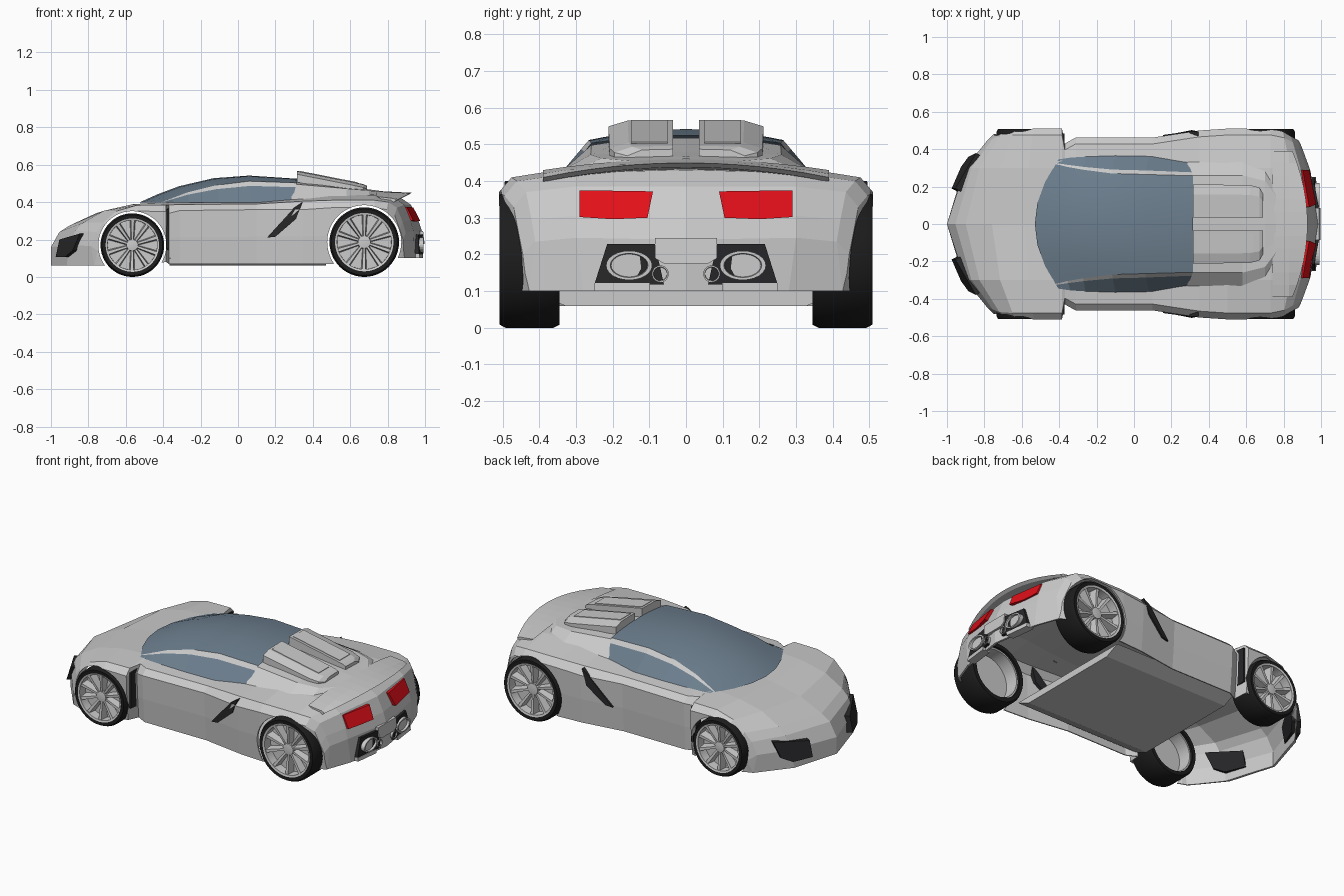
import bpy, bmesh
from math import sin, cos, pi

if "Cube" in bpy.data.objects:
    bpy.data.objects.remove(bpy.data.objects["Cube"])


def material(name, rgb):
    m = bpy.data.materials.new(name)
    m.diffuse_color = (*rgb, 1)
    m.use_nodes = True
    m.node_tree.nodes["Principled BSDF"].inputs["Base Color"].default_value = m.diffuse_color
    return m


GLASS = material("glass", (0.15, 0.21, 0.27))
RED = material("red_light", (0.75, 0.005, 0.01))
DARK = material("dark_vent", (0.02, 0.02, 0.022))
RUBBER = material("rubber", (0.012, 0.012, 0.012))


def finish(name, bm, mat=None, mirror=False, smooth=False):
    bmesh.ops.remove_doubles(bm, verts=bm.verts, dist=1e-5)
    bmesh.ops.recalc_face_normals(bm, faces=bm.faces)
    me = bpy.data.meshes.new(name)
    bm.to_mesh(me)
    bm.free()
    ob = bpy.data.objects.new(name, me)
    bpy.context.collection.objects.link(ob)
    if mat:
        me.materials.append(mat)
    if mirror:
        ob.modifiers.new("mirror", 'MIRROR').use_axis = (False, True, False)
    if smooth:
        bpy.ops.object.select_all(action='DESELECT')
        ob.select_set(True)
        bpy.context.view_layer.objects.active = ob
        bpy.ops.object.shade_smooth_by_angle(angle=0.6)
    return ob


def skin(bm, rings, closed=True, caps=True):
    vs = [[bm.verts.new(p) for p in r] for r in rings]
    n = len(vs[0])
    for a, b in zip(vs, vs[1:]):
        for i in range(n if closed else n - 1):
            j = (i + 1) % n
            bm.faces.new((a[i], a[j], b[j], b[i]))
    if caps:
        bm.faces.new(vs[0])
        bm.faces.new(vs[-1])
    return vs


def loft(name, rings, mat=None, mirror=False, closed=True, smooth=False):
    bm = bmesh.new()
    skin(bm, rings, closed, closed)
    return finish(name, bm, mat, mirror, smooth)


def plate(name, pts, d, mat=None, mirror=True):
    back = [tuple(a + b for a, b in zip(p, d)) for p in pts]
    return loft(name, [pts, back], mat, mirror)


def lathe(name, profile, cx, cz, mat=None, segs=48):
    bm = bmesh.new()
    rings = [[(cx + r * cos(t), y, cz + r * sin(t)) for r, y in profile]
             for t in [2 * pi * k / segs for k in range(segs + 1)]]
    skin(bm, rings, True, False)
    return finish(name, bm, mat, True, True)


def plan_bend(x):
    # nose and tail sections curve back towards the sides
    return .27 * (max(0, -.385 - x) / .615) ** 1.6 - .13 * max(0, x - .73) / .255


# Body sections: x, half width, bottom z, shoulder z, top edge z, centre top z
sections = [(-1, .48, .06, .14, .165, .16), (-.955, .49, .06, .2, .24, .24), (-.9, .505, .06, .26, .29, .275),
            (-.76, .51, .06, .325, .352, .34), (-.58, .51, .06, .352, .383, .378), (-.385, .51, .08, .35, .385, .4),
            (-.37, .43, .07, .34, .385, .4), (-.31, .463, .07, .355, .387, .4), (.1, .462, .07, .36, .39, .4),
            (.35, .5, .07, .36, .405, .42), (.5, .51, .07, .37, .41, .45), (.73, .51, .08, .37, .41, .45),
            (.86, .495, .1, .36, .40, .43), (.925, .47, .1, .33, .37, .385), (.965, .455, .1, .25, .295, .3),
            (.985, .445, .1, .2, .235, .24)]


def body_shell(name, t):
    # t = skin thickness; a positive value gives the smaller inner volume
    rings = []
    for x, w, zb, zs, ze, zt in sections:
        bend = plan_bend(x)
        if t:
            x += t if x < -.9 else -t if x > .9 or x == -.385 else 0
            w, zs, ze, zt, zb = w - t, zs - t * .6, ze - t, zt - t, -.05
        half = [(0, zb), (.28, zb), (w - .018, zb), (w - .006, (max(zb, .06) + zs) / 2), (w, zs), (w - .034, ze),
                (.3, (zt + ze) / 2 + .008), (0, zt)]
        full = half + [(-y, z) for y, z in half[-2:0:-1]]
        rings.append([(x + bend * (y / .5) ** 2, y, z) for y, z in full])
    bm = bmesh.new()
    vs = skin(bm, rings, True, False)
    for end in (vs[0], vs[-1]):
        for q in ((0, 1, 6, 7), (1, 2, 5, 6), (2, 3, 4, 5)):
            bm.faces.new([end[i] for i in q])
            bm.faces.new([end[(14 - i) % 14] for i in q])
    return finish(name, bm)


body = body_shell("body", 0)


# Cutters: hollow interior and wheel arches
def cutter(ob):
    ob.hide_render = True
    ob.display_type = 'WIRE'
    m = body.modifiers.new(ob.name, 'BOOLEAN')
    m.object, m.operation, m.solver = ob, 'DIFFERENCE', 'EXACT'


cutter(body_shell("interior_cutter", .012))
WHEELS = (("front", -.565, .17), ("rear", .675, .186))
for name, cx, r in WHEELS:
    ring = [(cx + (r + .012) * cos(k * pi / 24), (r + .012) * sin(k * pi / 24) + r) for k in range(48)]
    cutter(loft(name + "_arch_cutter", [[(x, y, z) for x, z in ring] for y in (-.6, .6)]))

# Floor tub between the axles
loft("floor_tub", [[(x, -.42, .1), (x, -.33, .06), (x, .33, .06), (x, .42, .1)] for x in (-.365, .47)])

# Wheels
for name, cx, r in WHEELS:
    lathe(name + "_tyre", [(.82 * r, .345), (.95 * r, .345), (r, .362), (r, .492), (.95 * r, .508), (.83 * r, .506)],
          cx, r, RUBBER)
    lathe(name + "_rim", [(.84 * r, .36), (.84 * r, .508), (.78 * r, .505), (.77 * r, .36)], cx, r)
    lathe(name + "_wheel_disc", [(0, .445), (.78 * r, .445), (.78 * r, .45), (0, .45)], cx, r)
    lathe(name + "_hub", [(0, .45), (.2 * r, .45), (.18 * r, .49), (0, .495)], cx, r, segs=20)
    bm = bmesh.new()
    for k in range(10):
        c, s = cos(k * pi / 5 + .3), sin(k * pi / 5 + .3)
        skin(bm, [[(cx + a * c - w * u * s, y, r + a * s + w * u * c)
                   for u, y in ((-1, .45), (1, .45), (.6, y1), (-.6, y1))]
                  for a, w, y1 in ((.1 * r, .008, .485), (.8 * r, .015, .50))])
    finish(name + "_spokes", bm, None, True)

# Cabin: x, centre z, pillar y and z, sill x and y
cabin = [(-.53, .397, .32, .397, -.405, .345), (-.43, .442, .305, .42, -.34, .355), (-.315, .485, .29, .452, -.26, .36),
         (-.13, .528, .27, .49, -.1, .365), (.06, .542, .265, .512, .08, .362), (.315, .525, .258, .503, .285, .342)]
top, pillar, side = [], [], []
for x, zc, ye, ze, sx, sy in cabin:
    b = .27 * (max(0, .06 - x) / .59) ** 1.6
    row = [(x + b * (y / .5) ** 2, y, zc + (ze - zc) * (y / ye) ** 2) for y in (0, ye * .35, ye * .7, ye)]
    sill = (sx, sy, .397)
    outer = tuple(u + (v - u) * .22 for u, v in zip(row[-1], sill))
    top.append(row)
    pillar.append([row[-1], outer])
    side.append([outer, sill])
loft("windscreen_and_roof_glass", top, GLASS, True, closed=False, smooth=True)
loft("roof_pillar", pillar, None, True, closed=False)
loft("side_window", side, GLASS, True, closed=False)

# Engine deck with sloping buttresses
deck = [(.285, .518, .258, .498, .342, .40), (.58, .48, .26, .472, .335, .43),
        (.70, .468, .23, .462, .30, .43), (.76, .46, .15, .455, .21, .43)]
loft("engine_deck", [[(x, 0, zc), (x, ye * .6, zc - .004), (x, ye, ze), (x, ys, zs)]
                     for x, zc, ye, ze, ys, zs in deck], None, True, closed=False)

# Raised air scoops and their inset covers
loft("roof_scoop", [[(x, .035, z - .06), (x, .035, z), (x, w * .75, z - .002), (x, w, z - .018), (x, w, z - .06)]
                    for x, z, w in ((.315, .567, .212), (.62, .507, .208), (.67, .496, .195), (.69, .487, .16))],
     None, True)
plate("scoop_cover", [(x, y, .567 - (x - .315) * .197) for x, y in ((.33, .05), (.33, .15), (.64, .15), (.64, .05))],
      (0, 0, .003))

# Rear spoiler lip
rings = []
for k in range(-6, 7):
    y = k * .065
    q = (k / 6) ** 2
    rings.append([(.74, y, .46 - .03 * q), (.83, y, .455 - .035 * q), (.928 - .08 * q, y, .45 - .04 * q),
                  (.91 - .08 * q, y, .438 - .04 * q), (.80, y, .43 - .03 * q)])
loft("rear_spoiler", rings)

# Lights and vents
plate("tail_light", [(.937, .09, .372), (.974, .105, .3), (.95, .2, .296), (.937, .29, .302), (.902, .29, .375)],
      (-.05, 0, 0), RED)
plate("front_intake", [(-.975, .19, .107), (-.955, .19, .2), (-.845, .38, .232), (-.885, .36, .14), (-.925, .305, .107)],
      (.045, -.025, 0), DARK)
plate("side_intake", [(.155, .476, .21), (.20, .481, .215), (.31, .502, .31), (.345, .494, .40), (.30, .496, .37)],
      (0, -.04, 0), DARK)
plate("front_wheel_vent", [(-.386, .41, .14), (-.386, .485, .15), (-.386, .485, .36), (-.386, .41, .37)],
      (.014, 0, 0), DARK)

# Rear diffuser and exhausts
plate("diffuser_recess", [(.99, .06, .118), (.968, .25, .118), (.965, .215, .228), (.988, .085, .228)],
      (-.04, 0, 0), DARK)
plate("rear_centre_panel", [(.996, -.085, .19), (.996, -.06, .175), (.996, .06, .175), (.996, .085, .19),
                            (.99, .085, .245), (.99, -.085, .245)], (-.04, 0, 0), mirror=False)
angles = [2 * pi * k / 24 for k in range(24)]
for name, cy, cz, w, h in (("oval_exhaust", .155, .17, .063, .04), ("small_exhaust", .07, .147, .023, .023)):
    loft(name, [[(x, cy + s * w * cos(t), cz + s * h * sin(t)) for t in angles]
                for x, s in ((.94, 1), (.993, 1), (.993, .82), (.98, .78))], None, True)
plate("diffuser_fin", [(.99, .10, .10), (.972, .25, .10), (.97, .25, .122), (.988, .10, .122)], (-.05, 0, 0))
